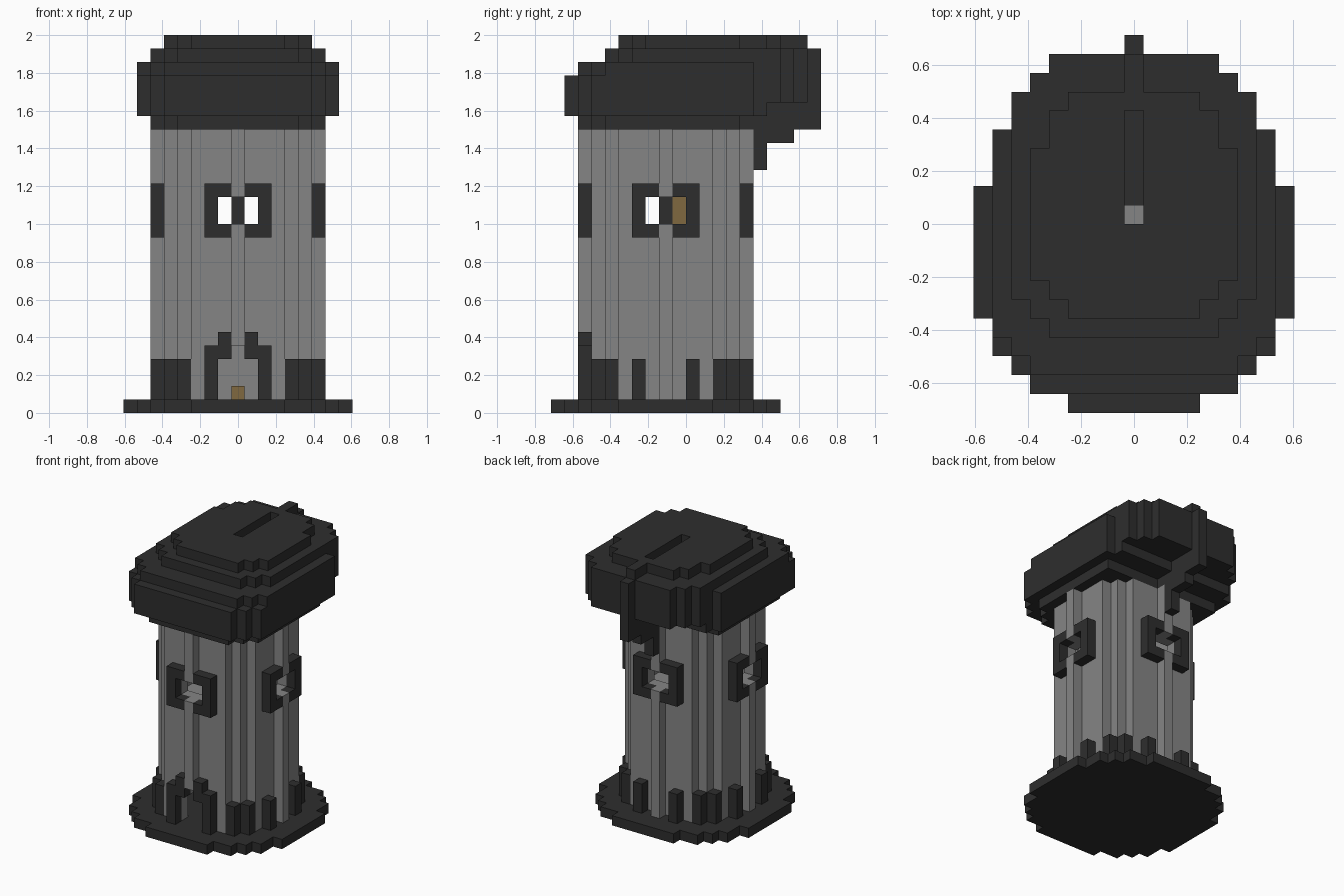
import bpy
import bmesh
from mathutils import Vector

cube = bpy.data.objects.get("Cube")
if cube:
    bpy.data.objects.remove(cube, do_unlink=True)

UNIT = 1 / 14            # edge of one block
CENTRE_Y = -1.5 * UNIT   # tower axis


def material(name, colour):
    mat = bpy.data.materials.new(name)
    mat.use_nodes = True
    mat.diffuse_color = (*colour, 1)
    mat.node_tree.nodes["Principled BSDF"].inputs["Base Color"].default_value = (*colour, 1)
    return mat


DARK = material("charcoal", (0.027, 0.027, 0.027))
STONE = material("grey stone", (0.235, 0.235, 0.235))
WOOD = material("brown wood", (0.216, 0.138, 0.051))


def box(xs, ys, zs):
    """Blocks in inclusive ranges."""
    return {(x, y, z) for x in range(xs[0], xs[1] + 1)
            for y in range(ys[0], ys[1] + 1) for z in range(zs[0], zs[1] + 1)}


def disc(r2, z0, z1):
    return {c for c in box((-9, 9), (-9, 9), (z0, z1)) if c[0] ** 2 + c[1] ** 2 <= r2}


def slab(front, front_widths, back, width, z0, z1):
    """Blocky oval: corners step in at the front, and along the shared back outline."""
    back_widths = {7: 6, 8: 6, 9: 5, 10: 4}
    cells = set()
    for y in range(front, back + 1):
        step = y - front
        w = front_widths[step] if step < len(front_widths) else width
        w = min(w, back_widths.get(y, width))
        cells |= box((-w, w), (y, y), (z0, z1))
    return cells


def turned(cells, quarter):
    for _ in range(quarter):
        cells = {(-y, x, z) for x, y, z in cells}
    return cells


def build(name, cells, mat):
    """Skin the outside of a set of blocks and merge its flat areas."""
    bm = bmesh.new()
    verts = {}

    def vert(p):
        key = tuple(round(2 * v) for v in p)
        if key not in verts:
            verts[key] = bm.verts.new((p.x * UNIT, p.y * UNIT + CENTRE_Y, (p.z + 0.5) * UNIT))
        return verts[key]

    for cell in sorted(cells):
        for axis in range(3):
            for sign in (-1, 1):
                n = Vector((0, 0, 0))
                n[axis] = sign
                if tuple(round(v) for v in Vector(cell) + n) in cells:
                    continue
                u = Vector((0, 0, 0))
                u[(axis + 1) % 3] = 1
                v = n.cross(u)
                mid = Vector(cell) + n / 2
                bm.faces.new([vert(mid + (a * u + b * v) / 2)
                              for a, b in ((-1, -1), (1, -1), (1, 1), (-1, 1))])
    bmesh.ops.dissolve_limit(bm, angle_limit=0.01, verts=bm.verts[:], edges=bm.edges[:])
    mesh = bpy.data.meshes.new(name)
    bm.to_mesh(mesh)
    bm.free()
    mesh.materials.append(mat)
    obj = bpy.data.objects.new(name, mesh)
    bpy.context.collection.objects.link(obj)
    return obj


# Round base
build("base", disc(75, 0, 0), DARK)

# Hollow tower with four windows and an arched doorway
opening = box((-1, 1), (-6, -5), (14, 15))
doorway = box((-1, 1), (-6, -5), (1, 3)) | box((0, 0), (-6, -5), (4, 4))
tower = disc(36, 1, 20) - disc(20, 1, 20) - doorway
for q in range(4):
    tower -= turned(opening, q)
build("tower_wall", tower, STONE)
build("upper_floor", disc(20, 11, 11), STONE)

# Raised frames
for q, side in enumerate(("front", "left", "back", "right")):
    frame = box((-2, 2), (-6, -6), (13, 16)) - opening
    build(side + "_window_frame", turned(frame, q), DARK)
arch = box((-2, 2), (-6, -6), (1, 4)) | box((-1, 1), (-6, -6), (5, 5))
build("door_frame", arch - doorway, DARK)

# Posts around the foot
posts = set()
for q in range(4):
    for x, y in ((6, -2), (6, 0), (6, 2), (5, 4), (4, 5)):
        posts |= turned(box((x, x), (y, y), (1, 3)), q)
build("foot_posts", {c for c in posts if c[1] > -6}, DARK)

# Things inside
build("centre_pole", box((0, 0), (0, 0), (12, 20)), DARK)
build("ladder", box((0, 0), (1, 1), (12, 20)), WOOD)
build("entrance_step", box((0, 0), (0, 0), (1, 1)), WOOD)

# Stepped roof that overhangs at the back, with a spine and a slot on top
roof = slab(-6, (4, 5), 5, 6, 21, 21)
roof |= slab(-7, (5, 6), 7, 7, 22, 22)
roof |= slab(-7, (5, 6), 10, 7, 23, 24)
roof |= slab(-6, (5, 6), 10, 7, 25, 25)
roof |= slab(-4, (4, 5), 10, 6, 26, 26)
roof |= box((-5, 5), (-1, 5), (27, 27)) | box((-4, 4), (-2, 7), (27, 27))
roof |= box((-3, 3), (-3, 8), (27, 27))
roof |= box((0, 0), (5, 11), (21, 26)) | box((0, 0), (8, 10), (27, 27))
roof -= box((0, 0), (2, 7), (26, 27))
build("roof", roof, DARK)
build("slot_stone", box((0, 0), (2, 2), (26, 26)), STONE)

# Strand hanging from the spine to the back window
strand = box((0, 0), (6, 9), (20, 20)) | box((0, 0), (6, 7), (18, 19)) | {(0, 6, 17)}
build("hanging_strand", strand, DARK)
